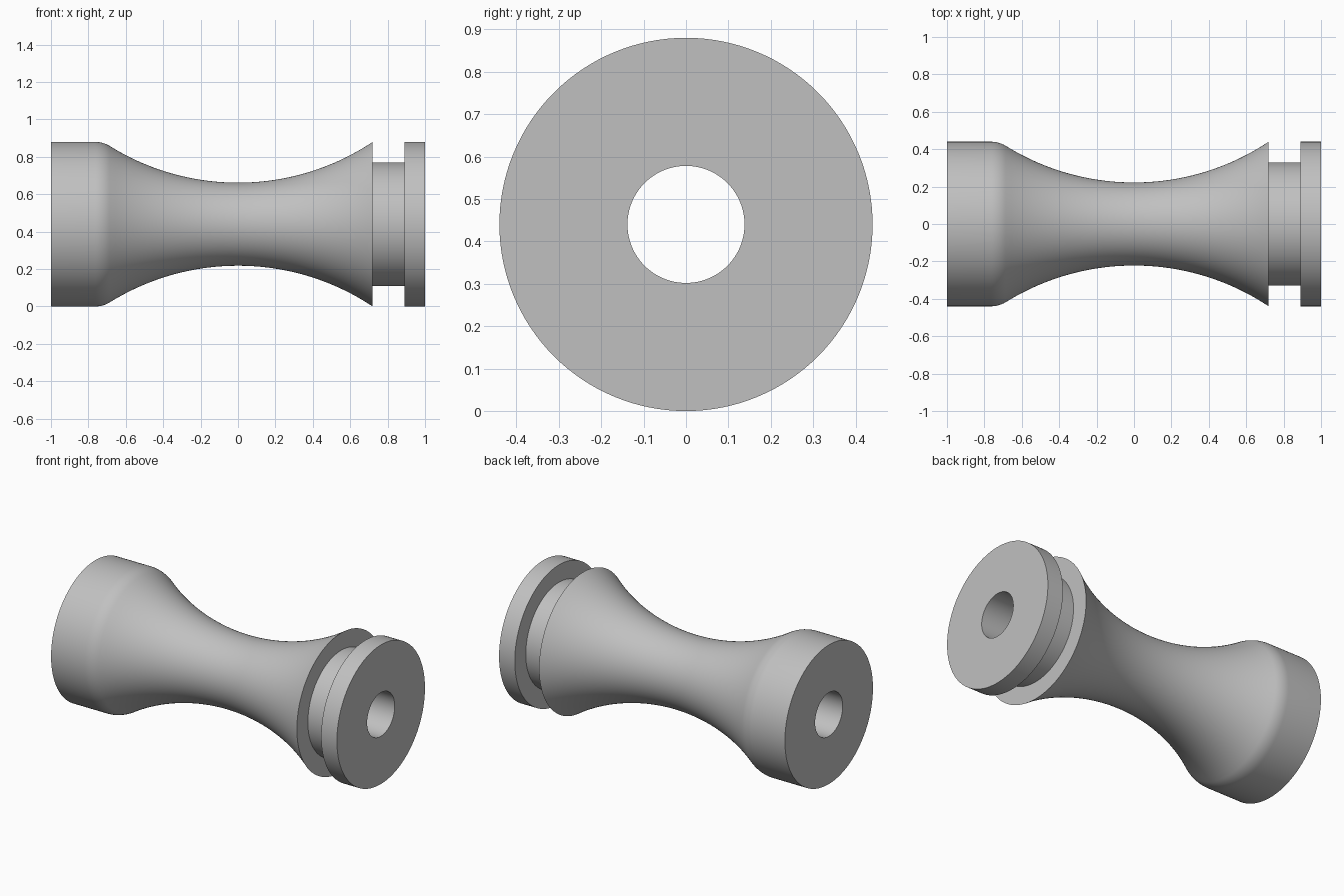
import bpy, bmesh, math

cube = bpy.data.objects.get("Cube")
if cube:
    bpy.data.objects.remove(cube, do_unlink=True)

RADIUS, BORE, WAIST, GROOVE = 0.44, 0.138, 0.222, 0.33
SHOULDER = 0.72
SEGMENTS = 128

# Waist arc through the narrow middle and both shoulders
rise = RADIUS - WAIST
arc_r = (SHOULDER ** 2 + rise ** 2) / (2 * rise)


def waist(x):
    return WAIST + arc_r - math.sqrt(arc_r ** 2 - x * x)


# Rounded left shoulder, tangent to the cylinder and the waist
fillet = 0.15
centre_r = RADIUS - fillet
centre_x = -math.sqrt((arc_r + fillet) ** 2 - (WAIST + arc_r - centre_r) ** 2)
turn = math.asin(-centre_x / (arc_r + fillet))
shoulder = [(centre_x + fillet * math.sin(turn * i / 8),
             centre_r + fillet * math.cos(turn * i / 8)) for i in range(9)]

# Waist points up to the sharp right shoulder
start = shoulder[-1][0]
curve = []
for i in range(1, 49):
    x = start + (SHOULDER - start) * i / 48
    curve.append((x, waist(x)))

# Closed half section: bore, left end, waist, groove, flange
section = [(-1, BORE), (-1, RADIUS)] + shoulder + curve
section += [(SHOULDER, GROOVE), (0.89, GROOVE), (0.89, RADIUS), (1, RADIUS), (1, BORE)]

# Spin the section around the long axis
bm = bmesh.new()
verts = [bm.verts.new((x, 0, r)) for x, r in section]
edges = [bm.edges.new((a, b)) for a, b in zip(verts, verts[1:] + verts[:1])]
bmesh.ops.spin(bm, geom=verts + edges, cent=(0, 0, 0), axis=(1, 0, 0),
               angle=math.tau, steps=SEGMENTS, use_merge=True)
bmesh.ops.remove_doubles(bm, verts=bm.verts, dist=0.00001)
bmesh.ops.recalc_face_normals(bm, faces=bm.faces)
mesh = bpy.data.meshes.new("grooved_roller")
bm.to_mesh(mesh)
bm.free()

roller = bpy.data.objects.new("grooved_roller", mesh)
roller.location.z = RADIUS
bpy.context.collection.objects.link(roller)

# Plain grey
grey = bpy.data.materials.new("plain_grey")
grey.use_nodes = True
colour = (0.53, 0.53, 0.53, 1)
grey.diffuse_color = colour
grey.node_tree.nodes["Principled BSDF"].inputs["Base Color"].default_value = colour
mesh.materials.append(grey)

bpy.ops.object.select_all(action='DESELECT')
roller.select_set(True)
bpy.context.view_layer.objects.active = roller
bpy.ops.object.shade_smooth_by_angle(angle=math.radians(30))
